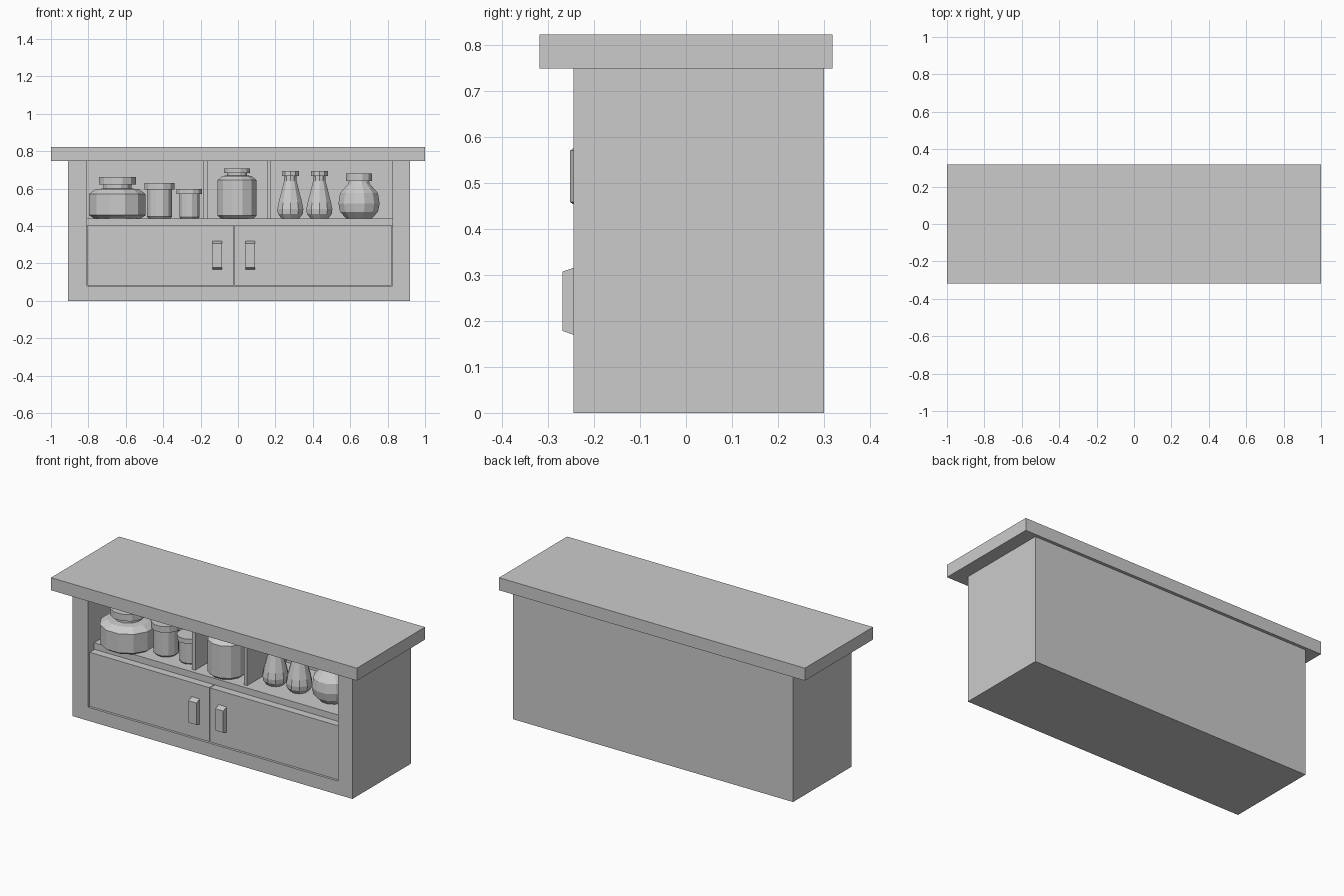
import bpy, bmesh, math
from mathutils import Vector

if "Cube" in bpy.data.objects:
    bpy.data.objects.remove(bpy.data.objects["Cube"])


def finish(bm, name):
    bmesh.ops.recalc_face_normals(bm, faces=bm.faces[:])
    mesh = bpy.data.meshes.new(name)
    bm.to_mesh(mesh)
    bm.free()
    obj = bpy.data.objects.new(name, mesh)
    bpy.context.collection.objects.link(obj)
    return obj


def box(name, x0, x1, y0, y1, z0, z1):
    bm = bmesh.new()
    bmesh.ops.create_cube(bm, size=1)
    lo, hi = Vector((x0, y0, z0)), Vector((x1, y1, z1))
    for v in bm.verts:
        v.co = Vector([lo[i] if v.co[i] < 0 else hi[i] for i in range(3)])
    return finish(bm, name)


def lathe(name, x, y, profile, sides):
    # flat-sided vessel: stacked rings of (radius, height), capped at both ends
    bm = bmesh.new()
    rings = []
    for r, z in profile:
        angles = [2 * math.pi * (i + 0.5) / sides for i in range(sides)]
        rings.append([bm.verts.new((x + r * math.cos(a), y + r * math.sin(a), z)) for a in angles])
    for a, b in zip(rings, rings[1:]):
        for i in range(sides):
            j = (i + 1) % sides
            bm.faces.new((a[i], a[j], b[j], b[i]))
    bm.faces.new(rings[0])
    bm.faces.new(rings[-1])
    return finish(bm, name)


# carcass, hollowed from the front
body = box("cabinet_body", -0.91, 0.92, -0.245, 0.30, 0, 0.75)
cutter = box("cavity_cutter", -0.808, 0.825, -0.4, 0.20, 0.08, 0.9)
cutter.hide_render = True
mod = body.modifiers.new("cavity", 'BOOLEAN')
mod.operation = 'DIFFERENCE'
mod.solver = 'EXACT'
mod.object = cutter
bpy.context.view_layer.objects.active = body
bpy.ops.object.modifier_apply(modifier=mod.name)
bpy.data.objects.remove(cutter)

# counter, shelf and dividers
box("counter_top", -1, 1, -0.318, 0.318, 0.748, 0.822)
box("shelf", -0.808, 0.825, -0.19, 0.20, 0.40, 0.44)
for side, x in (("left", -0.175), ("right", 0.165)):
    box(side + "_divider", x - 0.011, x + 0.011, -0.165, 0.20, 0.44, 0.75)

# doors and tapered handles
box("left_door", -0.805, -0.022, -0.236, -0.19, 0.083, 0.402)
box("right_door", -0.018, 0.822, -0.236, -0.19, 0.083, 0.402)
for side, x in (("left", -0.111), ("right", 0.065)):
    handle = box(side + "_handle", x - 0.026, x + 0.026, -0.268, -0.234, 0.166, 0.319)
    for v in handle.data.vertices:
        if v.co.y < -0.25:
            v.co.z += 0.012 if v.co.z < 0.2 else -0.012

# jars and bottles on the shelf
lathe("wide_jar", -0.645, -0.10, [(0.13, 0.44), (0.157, 0.458), (0.157, 0.57), (0.12, 0.597), (0.077, 0.60),
      (0.077, 0.622), (0.102, 0.622), (0.102, 0.662)], 12)
lathe("medium_jar", -0.42, -0.07, [(0.06, 0.44), (0.069, 0.45), (0.069, 0.595), (0.084, 0.595), (0.084, 0.631)], 12)
lathe("small_jar", -0.26, -0.08, [(0.05, 0.44), (0.056, 0.448), (0.056, 0.57), (0.07, 0.57), (0.07, 0.597)], 12)
lathe("tall_jar", -0.005, -0.09, [(0.09, 0.44), (0.108, 0.455), (0.108, 0.645), (0.08, 0.667), (0.056, 0.67),
      (0.056, 0.683), (0.071, 0.683), (0.071, 0.706)], 12)
for n, x in enumerate((0.28, 0.435), 1):
    lathe(f"bottle_{n}", x, -0.05, [(0.05, 0.44), (0.07, 0.465), (0.073, 0.49), (0.066, 0.525), (0.035, 0.64),
          (0.035, 0.666), (0.048, 0.666), (0.048, 0.695)], 10)
lathe("round_jar", 0.647, -0.04, [(0.07, 0.44), (0.105, 0.475), (0.114, 0.52), (0.105, 0.575), (0.06, 0.625),
      (0.055, 0.64), (0.072, 0.64), (0.072, 0.68)], 12)
